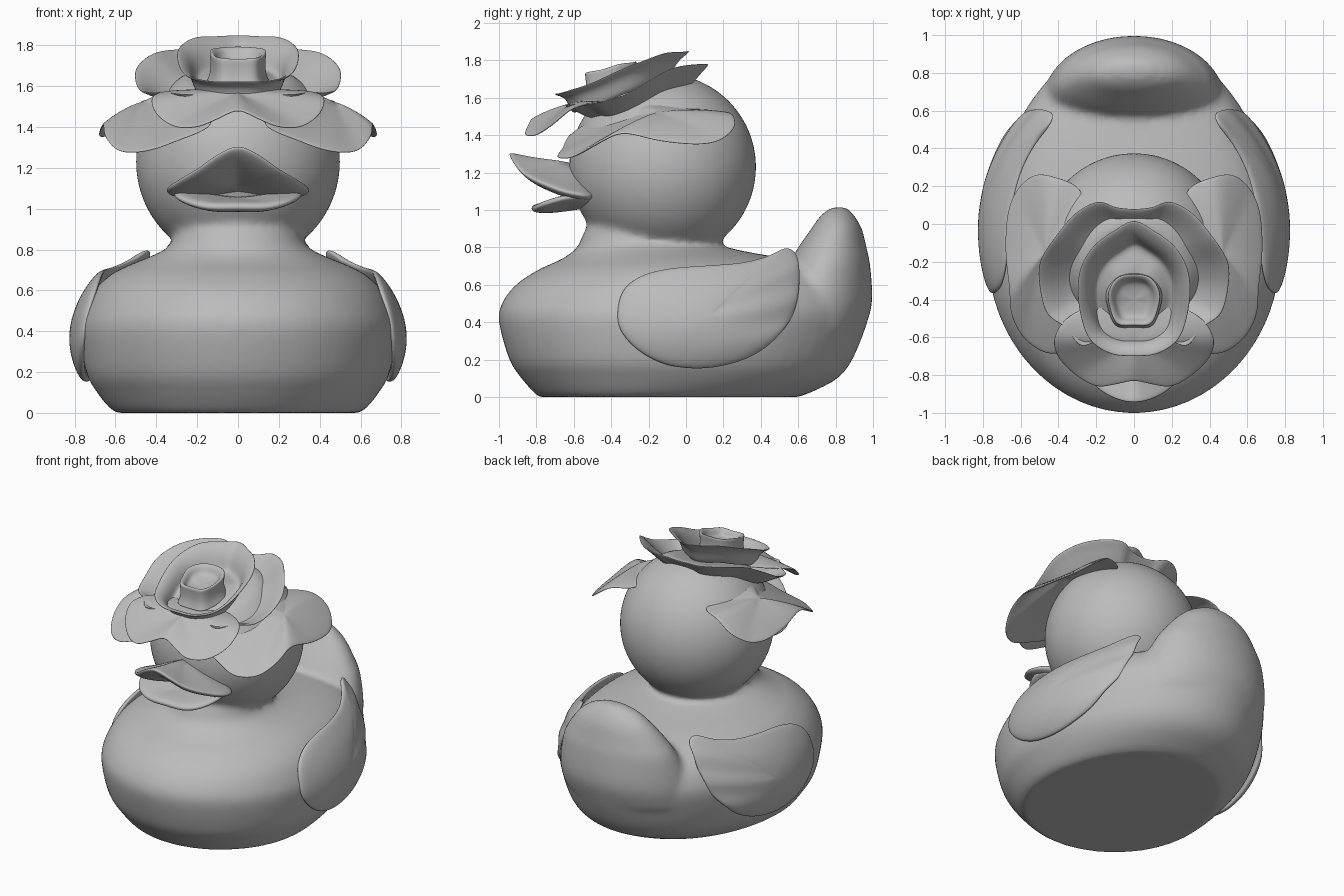
import bpy, bmesh, math
from mathutils import Vector

cube = bpy.data.objects.get("Cube")
if cube:
    bpy.data.objects.remove(cube)

grey = bpy.data.materials.new("plain grey")
grey.use_nodes = True
grey.diffuse_color = (0.5, 0.5, 0.5, 1)
grey.node_tree.nodes["Principled BSDF"].inputs["Base Color"].default_value = (0.5, 0.5, 0.5, 1)


def finish(bm, name):
    bmesh.ops.remove_doubles(bm, verts=bm.verts, dist=1e-5)
    bmesh.ops.recalc_face_normals(bm, faces=bm.faces)
    for f in bm.faces:
        f.smooth = True
    mesh = bpy.data.meshes.new(name)
    bm.to_mesh(mesh)
    bm.free()
    mesh.materials.append(grey)
    ob = bpy.data.objects.new(name, mesh)
    bpy.context.collection.objects.link(ob)
    return ob


def spline(points, closed, steps):
    """Catmull-Rom curve through the points."""
    p = [Vector(q) for q in points]
    n = len(p)
    pick = (lambda i: p[i % n]) if closed else (lambda i: p[max(0, min(n - 1, i))])
    out = []
    for i in range(n if closed else n - 1):
        a, b, c, d = (pick(i + k) for k in (-1, 0, 1, 2))
        for k in range(steps):
            t = k / steps
            out.append(0.5 * (2 * b + (c - a) * t + (2 * a - 5 * b + 4 * c - d) * t * t
                              + (3 * b - a - 3 * c + d) * t ** 3))
    return out if closed else out + [p[-1]]


def mirrored(half):
    """Close a half outline that starts and ends on x = 0."""
    return half + [(-x, y, z) for x, y, z in reversed(half[1:-1])]


def bridge(bm, rings):
    for a, b in zip(rings, rings[1:]):
        for i in range(len(a)):
            j = (i + 1) % len(a)
            bm.faces.new((a[i], a[j], b[j], b[i]))


def shell(name, rim, centre, profile, depth, thick=0.0, place=None):
    """Surface from a centre to a rim; profile holds (reach, height) pairs."""
    bm = bmesh.new()
    centre = Vector(centre)
    edge = spline(rim, True, 3)
    rings = []
    for reach, height in profile:
        ring = []
        for e in edge:
            q = centre.lerp(e, reach)
            q.z -= depth * (1 - height)
            ring.append(bm.verts.new(place(q) if place else q))
        rings.append(ring)
    bridge(bm, rings)
    ob = finish(bm, name)
    if thick:
        solid = ob.modifiers.new("thickness", 'SOLIDIFY')
        solid.thickness = thick
        solid.offset = 0
    ob.modifiers.new("smooth surface", 'SUBSURF').levels = 2
    ob.modifiers[-1].render_levels = 2
    return ob


def loft(bm, sections, sides=64):
    """Stack of egg-shaped rings: height, front y, back y, half width."""
    rings = []
    for z, front, back, half in spline(sections, False, 4):
        mid = front + 0.43 * (back - front)
        ring = []
        for i in range(sides):
            a = math.tau * i / sides
            c = math.cos(a)
            y = mid + c * ((back - mid) if c > 0 else (mid - front))
            ring.append(bm.verts.new((half * math.sin(a), y, z)))
        rings.append(ring)
    bridge(bm, rings)
    bm.faces.new(rings[0])
    bm.faces.new(rings[-1])


# Body, tail and head fused into one smooth skin
bm = bmesh.new()
loft(bm, [(0, -.79, .6, .6), (.03, -.82, .68, .635), (.1, -.88, .81, .69), (.2, -.945, .89, .745),
          (.4, -1, .97, .775), (.5, -.985, .98, .755), (.6, -.91, .92, .705), (.68, -.79, .78, .62),
          (.73, -.68, .6, .52), (.77, -.615, .36, .42), (.81, -.575, .19, .345),
          (.86, -.555, .13, .315), (.97, -.5, .1, .3)])
loft(bm, [(.35, .3, .95, .5), (.5, .4, .995, .48), (.7, .54, .985, .42), (.8, .6, .965, .36),
          (.9, .67, .94, .28), (.97, .72, .9, .19), (1.015, .78, .86, .08)])
ball = bmesh.ops.create_icosphere(bm, subdivisions=5, radius=.5)["verts"]
for v in ball:
    v.co += Vector((0, -.125, 1.23))
    v.co.z = min(v.co.z, 1.6 + .3 * (v.co.y + .38))   # flat seat for the flower
body = finish(bm, "body_and_head")
fuse = body.modifiers.new("fuse", 'REMESH')
fuse.mode = 'VOXEL'
fuse.voxel_size = .02
fuse.use_smooth_shade = True
relax = body.modifiers.new("relax", 'SMOOTH')
relax.factor = .5
relax.iterations = 10

# Bill
shell("upper_bill", mirrored([(0, -.95, 1.31), (.1, -.93, 1.27), (.2, -.87, 1.2), (.3, -.75, 1.14),
                              (.355, -.63, 1.1), (.3, -.5, 1.08), (0, -.45, 1.1)]),
      (0, -.62, 1.17), [(0, 0), (.5, .6), (.88, .9), (1, 1), (.97, 1.3), (.7, 1.7), (0, 1.9)], -.09)
shell("lower_bill", mirrored([(0, -.83, 1.01), (.15, -.82, 1.01), (.26, -.76, 1.035),
                              (.32, -.63, 1.07), (.26, -.5, 1.07), (0, -.45, 1.06)]),
      (0, -.62, 1.03), [(0, .3), (.6, .2), (.92, .3), (1, 1), (.94, 1.8), (.6, 2.2), (0, 2.2)], -.03)

# Wings, wrapped round the flanks
wing_rim = [(-.37, .45), (-.34, .57), (-.24, .65), (-.08, .69), (.12, .705), (.3, .72), (.44, .755),
            (.54, .8), (.6, .75), (.61, .6), (.58, .45), (.5, .33), (.38, .23), (.22, .17),
            (.05, .15), (-.12, .175), (-.26, .25), (-.35, .35)]
for side, sign in (("left", 1), ("right", -1)):
    def wrap(q, sign=sign):
        girth = .815 - 1.2 * (q.y - .36) ** 2
        taper = math.sqrt(1 - ((q.x + .05) / .95) ** 2)
        groove = .012 * math.sin(38 * (q.y - .25 * q.x)) * max(0, q.x + .05)
        return Vector((sign * (girth * taper + q.z + groove), q.x, q.y))
    shell(side + "_wing", [(a, b, 0) for a, b in wing_rim], (.12, .43, 0),
          [(0, 0), (.3, .05), (.6, .15), (.85, .5), (.98, 1), (1, 2), (.97, 3.5), (.6, 4), (0, 4)],
          -.015, place=wrap)

# Flower: drooping outer petals
dome = [(0, 0), (.33, .1), (.66, .4), (.88, .75), (1, 1)]
side_petal = [(.12, -.6, 1.42), (.25, -.3, 1.56), (.27, 0, 1.55), (.28, .18, 1.52), (.42, .25, 1.51),
              (.53, .26, 1.44), (.62, .18, 1.37), (.67, .05, 1.35), (.68, -.15, 1.37),
              (.66, -.34, 1.41), (.65, -.48, 1.35), (.58, -.61, 1.28), (.45, -.69, 1.28),
              (.3, -.66, 1.33)]
for side, sign in (("left", 1), ("right", -1)):
    shell(side + "_outer_petal", [(sign * x, y, z) for x, y, z in side_petal],
          (sign * .47, -.15, 1.47), dome, -.05, .012)
shell("front_outer_petal", mirrored([(0, -.83, 1.48), (.1, -.85, 1.44), (.2, -.86, 1.4),
                                     (.31, -.8, 1.4), (.4, -.71, 1.46), (.425, -.61, 1.54),
                                     (.36, -.5, 1.57), (.2, -.42, 1.57), (0, -.4, 1.57)]),
      (0, -.62, 1.53), dome, -.035, .012)

# Flower: two flared cups and the bud
shell("middle_petals", mirrored([(0, .08, 1.75), (.1, .09, 1.76), (.19, .12, 1.78), (.31, .06, 1.78),
                                 (.42, -.07, 1.76), (.5, -.2, 1.69), (.5, -.34, 1.61),
                                 (.46, -.48, 1.57), (.36, -.55, 1.57), (.28, -.65, 1.56),
                                 (.16, -.6, 1.56), (0, -.58, 1.56)]),
      (0, -.25, 1.66), [(0, 0), (.45, 0), (.62, .12), (.78, .45), (.9, .8), (1, 1)], .12, .012)
shell("inner_petals", mirrored([(0, .02, 1.85), (.1, -.03, 1.845), (.21, -.11, 1.84),
                                (.28, -.22, 1.8), (.3, -.35, 1.75), (.28, -.5, 1.68),
                                (.23, -.62, 1.64), (.12, -.69, 1.62), (0, -.7, 1.62)]),
      (0, -.38, 1.735), [(0, .1), (.4, .05), (.68, -.5), (.74, 0), (.79, .45), (.88, .8), (1, 1)],
      .1, .012)
shell("bud", mirrored([(0, -.26, 1.795), (.09, -.28, 1.79), (.14, -.36, 1.78), (.13, -.45, 1.75),
                       (.09, -.535, 1.735), (0, -.54, 1.73)]),
      (0, -.4, 1.76), [(1.05, 0), (.94, .3), (.95, .75), (1, 1), (.9, 1.02), (.76, .9),
                       (.68, .65), (.3, .6), (0, .6)], .14)
